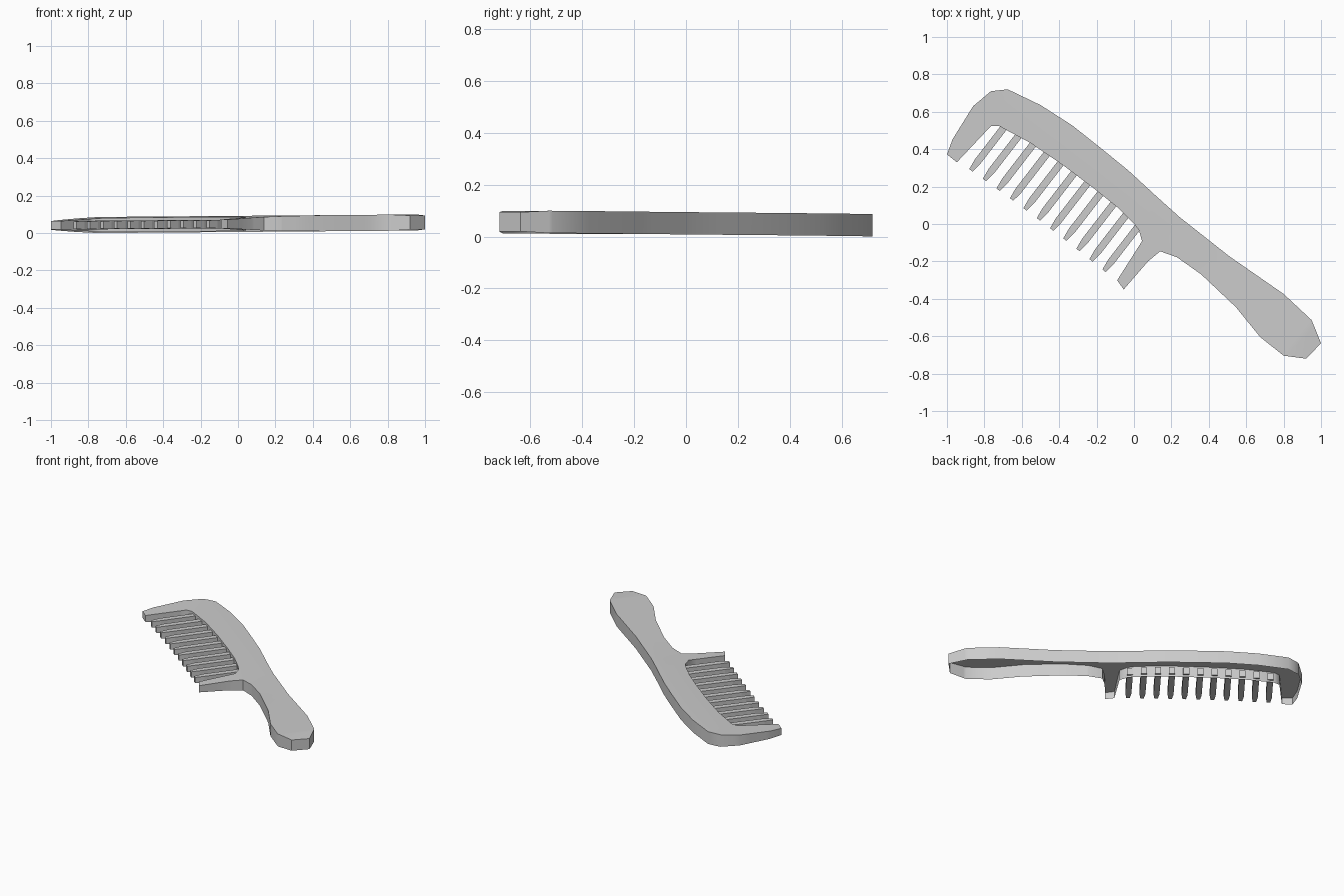
import bpy
import bmesh
import math
from mathutils import Vector
from mathutils.geometry import intersect_line_line_2d

default_cube = bpy.data.objects.get("Cube")
if default_cube:
    bpy.data.objects.remove(default_cube, do_unlink=True)

# Single grey plastic
grey = bpy.data.materials.new("grey plastic")
grey.use_nodes = True
grey.diffuse_color = (0.6, 0.6, 0.6, 1)
grey.node_tree.nodes["Principled BSDF"].inputs["Base Color"].default_value = (0.6, 0.6, 0.6, 1)

TOOTH_DIR = Vector((0.61, 0.79, 0)).normalized()     # tooth tip towards spine
TOOTH_SIDE = Vector((TOOTH_DIR.y, -TOOTH_DIR.x, 0))  # head towards handle end


def clamp(value):
    return max(0.0, min(1.0, value))


def middle_height(p):
    """The comb tilts very slightly up towards the handle."""
    return 0.049 + 0.008 * p.x


def half_thickness(p):
    """Thick spine and handle, thinner towards the guard tips."""
    in_head = clamp((0.45 - p.x) / 0.3)
    guard_taper = 0.02 * clamp((0.12 - p.dot(TOOTH_DIR)) / 0.44) * in_head
    end_taper = 0.006 * clamp((p.dot(TOOTH_SIDE) - 1.08) / 0.1)
    return 0.043 - guard_taper - end_taper


def make_slab(name, outline, cuts, half, open_below):
    """Flat outline, cut across, then given its thickness on both sides."""
    bm = bmesh.new()
    face = bm.faces.new([bm.verts.new((x, y, 0)) for x, y in outline])
    bmesh.ops.triangulate(bm, faces=[face])
    for origin, normal in cuts:
        bmesh.ops.bisect_plane(bm, geom=bm.verts[:] + bm.edges[:] + bm.faces[:],
                               dist=1e-5, plane_co=origin, plane_no=normal)
    bmesh.ops.triangulate(bm, faces=bm.faces[:])
    lower, lower_faces = bm.verts[:], bm.faces[:]
    result = bmesh.ops.extrude_face_region(bm, geom=lower_faces, use_keep_orig=True)
    upper = [v for v in result["geom"] if isinstance(v, bmesh.types.BMVert)]
    for verts, side in ((lower, -1), (upper, 1)):
        for v in verts:
            v.co.z = middle_height(v.co) + side * half(v.co.xy.to_3d())
    bmesh.ops.recalc_face_normals(bm, faces=bm.faces)
    if open_below:
        bmesh.ops.delete(bm, geom=lower_faces, context="FACES")
    mesh = bpy.data.meshes.new(name)
    bm.to_mesh(mesh)
    bm.free()
    mesh.materials.append(grey)
    obj = bpy.data.objects.new(name, mesh)
    bpy.context.collection.objects.link(obj)
    return obj


# Spine, handle and the two end guards in one outline, a shell open underneath
spine_edge = [(-1, .372), (-.97, .453), (-.86, .63), (-.765, .71), (-.675, .72),
              (-.5, .636), (-.33, .527), (-.17, .4), (-.03, .286), (.12, .148),
              (.245, .036), (.51, -.173), (.8, -.374)]
handle_end = [(.95, -.514), (1, -.638), (.92, -.72), (.8, -.704), (.675, -.605)]
handle_underside = [(.545, -.445), (.36, -.27), (.23, -.178), (.14, -.146), (.075, -.2)]
handle_guard = [(-.055, -.35), (-.09, -.301), (.043, -.092)]
tooth_edge = [(.027, -.034), (0, .002), (-.09, .09), (-.21, .187), (-.38, .315),
              (-.555, .434), (-.72, .523), (-.765, .523)]
head_guard = [(-.947, .33)]
body_outline = (spine_edge + handle_end + handle_underside
                + handle_guard + tooth_edge + head_guard)
body_cuts = [(TOOTH_DIR * d, TOOTH_DIR) for d in (.12, 0, -.1, -.2)]
body_cuts += [(TOOTH_SIDE * 1.08, TOOTH_SIDE)]
body_cuts += [(Vector((x, 0, 0)), Vector((1, 0, 0))) for x in (.15, .3, .45)]
body = make_slab("comb_body", body_outline, body_cuts, half_thickness, True)


def root_distance(tip):
    """Distance from a tooth tip to the inner edge of the spine."""
    for a, b in zip(tooth_edge, tooth_edge[1:]):
        hit = intersect_line_line_2d(tip.xy, (tip + TOOTH_DIR).xy, a, b)
        if hit:
            return (hit - tip.xy).length
    return 0.35


# Evenly spaced slim teeth, each ending just inside the spine wall
TOOTH_COUNT = 11
first_tip = Vector((-.872, .287, 0))
last_tip = Vector((-.16, -.25, 0))
for i in range(TOOTH_COUNT):
    tip = first_tip.lerp(last_tip, i / (TOOTH_COUNT - 1))
    # Tips follow a slightly bowed line
    tip = tip + TOOTH_DIR * 0.008 * math.sin(math.pi * i / (TOOTH_COUNT - 1))
    profile = [(0, .011), (.06, .019), (root_distance(tip) + .012, .019)]
    right = [tip + TOOTH_DIR * d + TOOTH_SIDE * w for d, w in profile]
    left = [tip + TOOTH_DIR * d - TOOTH_SIDE * w for d, w in reversed(profile)]

    def tooth_half(p, tip=tip):
        return 0.02 + 0.003 * clamp((p - tip).dot(TOOTH_DIR) / 0.06)

    make_slab(f"tooth_{i + 1}", [(p.x, p.y) for p in right + left], [], tooth_half, False)

# Smooth rounded sides with crisp rims on the body
bpy.ops.object.select_all(action="DESELECT")
body.select_set(True)
bpy.context.view_layer.objects.active = body
bpy.ops.object.shade_smooth_by_angle(angle=math.radians(50))
